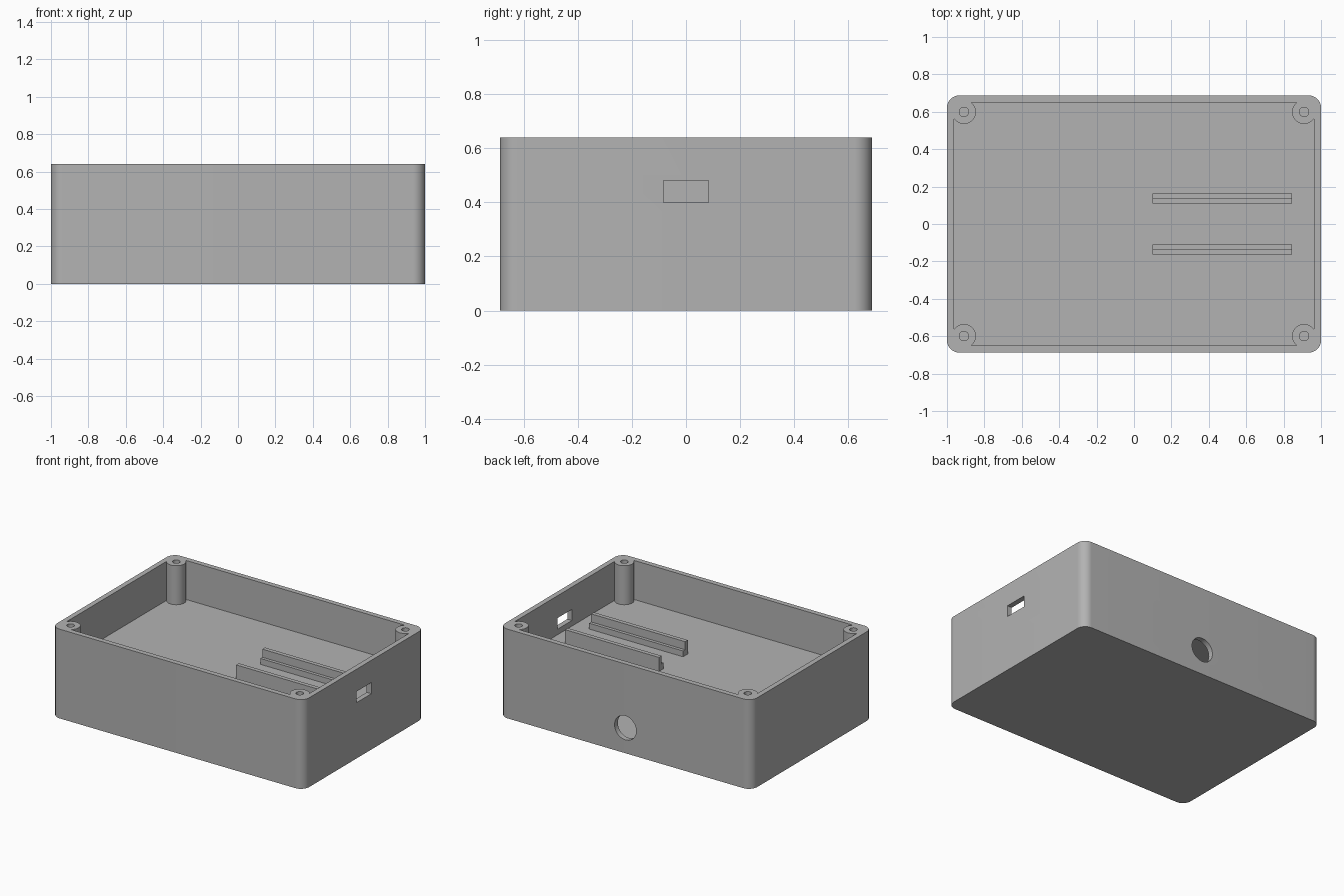
import bpy, bmesh, math
from mathutils import Matrix

if "Cube" in bpy.data.objects:
    bpy.data.objects.remove(bpy.data.objects["Cube"], do_unlink=True)

HX, HY, HEIGHT = 1.0, 0.687, 0.64
WALL = 0.037
CORNER = 0.065
SHELF = 0.36
POST_X, POST_Y = 0.909, 0.599

grey = bpy.data.materials.new("grey plastic")
grey.use_nodes = True
colour = (0.45, 0.45, 0.45, 1)
grey.diffuse_color = colour
grey.node_tree.nodes["Principled BSDF"].inputs["Base Color"].default_value = colour


def add_object(name, bm):
    bmesh.ops.recalc_face_normals(bm, faces=bm.faces)
    mesh = bpy.data.meshes.new(name)
    bm.to_mesh(mesh)
    bm.free()
    mesh.materials.append(grey)
    obj = bpy.data.objects.new(name, mesh)
    bpy.context.collection.objects.link(obj)
    return obj


def prism(name, outline, z0, z1):
    """Extrude an xy outline from z0 up to z1."""
    bm = bmesh.new()
    face = bm.faces.new([bm.verts.new((x, y, z0)) for x, y in outline])
    grown = bmesh.ops.extrude_face_region(bm, geom=[face])["geom"]
    top = [v for v in grown if isinstance(v, bmesh.types.BMVert)]
    bmesh.ops.translate(bm, verts=top, vec=(0, 0, z1 - z0))
    return add_object(name, bm)


def rounded_rect(hx, hy, r, steps=16):
    points = []
    for corner, (sx, sy) in enumerate([(1, 1), (-1, 1), (-1, -1), (1, -1)]):
        for i in range(steps + 1):
            a = math.pi / 2 * (corner + i / steps)
            points.append((sx * (hx - r) + r * math.cos(a),
                           sy * (hy - r) + r * math.sin(a)))
    return points


def circle(x, y, r, steps=48):
    angles = [2 * math.pi * i / steps for i in range(steps)]
    return [(x + r * math.cos(a), y + r * math.sin(a)) for a in angles]


def box(name, x0, x1, y0, y1, z0, z1):
    return prism(name, [(x0, y0), (x1, y0), (x1, y1), (x0, y1)], z0, z1)


def cut(obj, cutters):
    """Subtract the cutters for good, then discard them."""
    for cutter in cutters:
        cutter.hide_render = True
        mod = obj.modifiers.new("cut", "BOOLEAN")
        mod.operation = "DIFFERENCE"
        mod.solver = "EXACT"
        mod.object = cutter
    bpy.context.view_layer.update()
    depsgraph = bpy.context.evaluated_depsgraph_get()
    mesh = bpy.data.meshes.new_from_object(obj.evaluated_get(depsgraph))
    obj.modifiers.clear()
    obj.data = mesh
    for cutter in cutters:
        bpy.data.objects.remove(cutter, do_unlink=True)


corners = [(sx * POST_X, sy * POST_Y) for sx in (1, -1) for sy in (1, -1)]
inner = rounded_rect(HX - WALL, HY - WALL, CORNER - WALL)

# Open upper tray, leaving the four screw posts standing
tray = prism("tray_cutter", inner, SHELF, HEIGHT + 0.1)
cut(tray, [prism("post", circle(x, y, 0.064), SHELF - 0.1, HEIGHT + 0.2)
           for x, y in corners])

# Closed lower compartment under the shelf
lower = prism("lower_cutter", inner, WALL, SHELF - WALL)

# Screw holes, connector slot and round cable hole
screw_holes = [prism("screw_hole", circle(x, y, 0.025), SHELF + 0.02, HEIGHT + 0.1)
               for x, y in corners]
slot = box("slot_cutter", HX - 0.1, HX + 0.1, -0.083, 0.083, 0.40, 0.48)
cable_hole = prism("cable_cutter", circle(0, 0, 0.086), -0.1, 0.1)
cable_hole.data.transform(Matrix.Translation((0, HY, 0.182))
                          @ Matrix.Rotation(math.pi / 2, 4, "X"))

# Enclosure
enclosure = prism("enclosure", rounded_rect(HX, HY, CORNER), 0, HEIGHT)
cut(enclosure, [tray, lower, slot, cable_hole] + screw_holes)
enclosure.select_set(True)
bpy.context.view_layer.objects.active = enclosure
bpy.ops.object.shade_smooth_by_angle(angle=math.radians(30))

# Stepped board rails: low ledge inside, tall lip outside
for side, name in ((1, "back_rail"), (-1, "front_rail")):
    bm = bmesh.new()
    profile = [(0.110, SHELF - 0.01), (0.163, SHELF - 0.01), (0.163, 0.46),
               (0.133, 0.46), (0.133, 0.402), (0.110, 0.402)]
    face = bm.faces.new([bm.verts.new((0.10, side * y, z)) for y, z in profile])
    grown = bmesh.ops.extrude_face_region(bm, geom=[face])["geom"]
    end = [v for v in grown if isinstance(v, bmesh.types.BMVert)]
    bmesh.ops.translate(bm, verts=end, vec=(0.745, 0, 0))
    add_object(name, bm)
